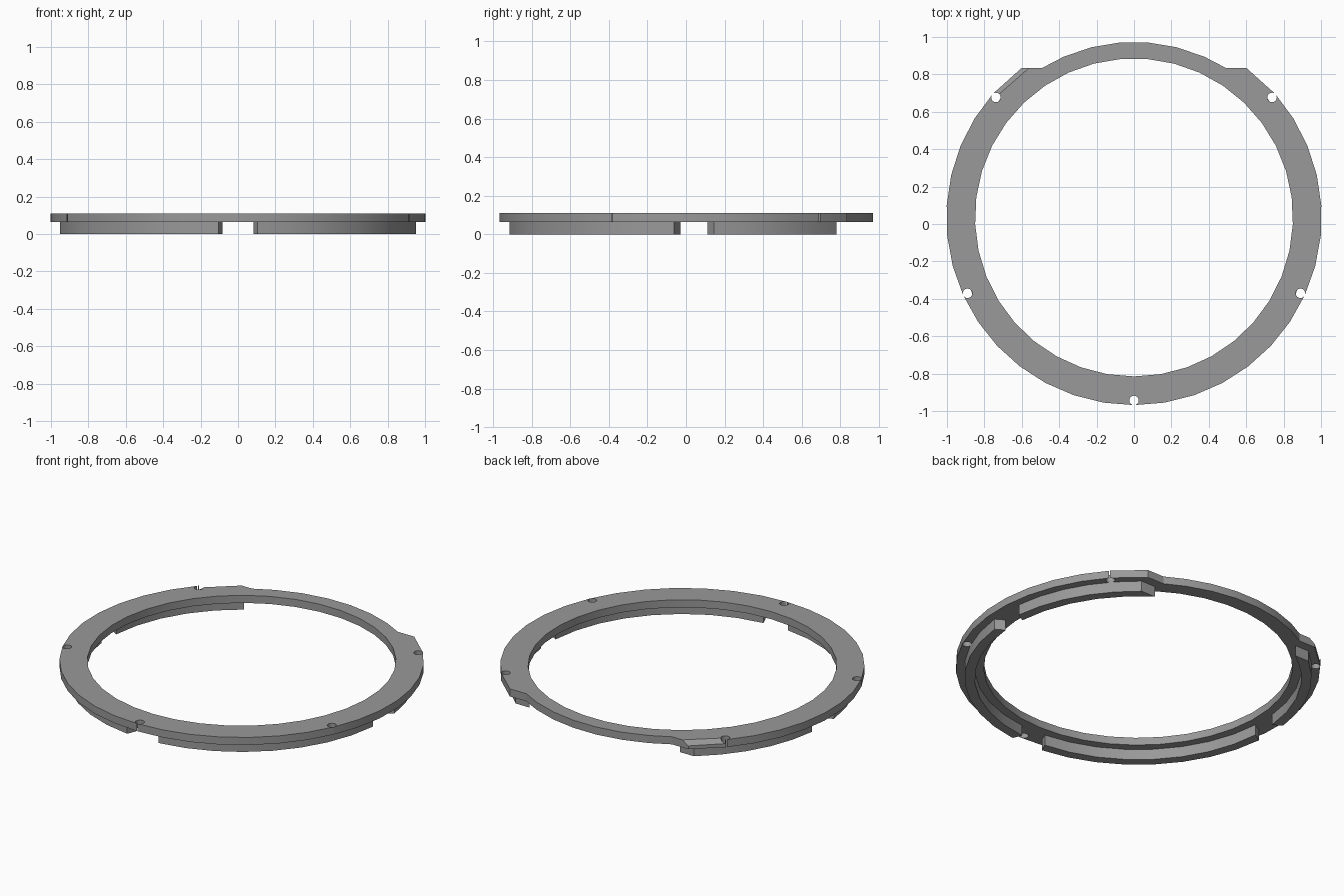
import bpy, bmesh
from math import sin, cos, radians, asin, degrees
from mathutils import Vector

if "Cube" in bpy.data.objects:
    bpy.data.objects.remove(bpy.data.objects["Cube"])

CY = 0.035            # ring centre in y
STEP = 9.37           # facet angle
Z_RIB, Z_TOP = 0.064, 0.11

dark = bpy.data.materials.new("dark_grey")
dark.diffuse_color = (0.32, 0.32, 0.32, 1)
dark.use_nodes = True
dark.node_tree.nodes["Principled BSDF"].inputs["Base Color"].default_value = dark.diffuse_color


def pt(r, a):
    return (r * cos(radians(a)), CY + r * sin(radians(a)))


def make_object(name, bm):
    bmesh.ops.recalc_face_normals(bm, faces=bm.faces)
    me = bpy.data.meshes.new(name)
    bm.to_mesh(me)
    bm.free()
    me.materials.append(dark)
    ob = bpy.data.objects.new(name, me)
    bpy.context.collection.objects.link(ob)
    return ob


def prism(name, pts, z0, z1):
    bm = bmesh.new()
    face = bm.faces.new([bm.verts.new((x, y, z0)) for x, y in pts])
    ext = bmesh.ops.extrude_face_region(bm, geom=[face])
    verts = [g for g in ext["geom"] if isinstance(g, bmesh.types.BMVert)]
    bmesh.ops.translate(bm, verts=verts, vec=(0, 0, z1 - z0))
    return make_object(name, bm)


def cut(ob, cutter):
    cutter.hide_render = True
    mod = ob.modifiers.new("cut", "BOOLEAN")
    mod.operation = "DIFFERENCE"
    mod.solver = "EXACT"
    mod.object = cutter
    bpy.context.view_layer.objects.active = ob
    bpy.ops.object.modifier_apply(modifier=mod.name)
    bpy.data.objects.remove(cutter, do_unlink=True)


# Flat plate: right half of the outline from bottom to top, then mirrored
half = [pt(1.0034, -90 + STEP * i) for i in range(15)]
half += [(0.60, 0.835), (0.49, 0.835)]
half += [pt(0.938, 90 - a) for a in (23.7, 14.2, 4.74)]
outline = half + [(-x, y) for x, y in reversed(half[1:])]
plate = prism("ring_plate", outline, Z_RIB, Z_TOP)

# Central opening
cut(plate, prism("opening_cutter", [pt(0.85, -90 + 360 / 37 * i) for i in range(37)], 0, 0.2))

# Rim screw notches
for a in (-90, -24.5, 204.5, 41, 139):
    hx, hy = pt(0.978, a)
    circle = [(hx + 0.0255 * cos(radians(a + 22.5 * i)), hy + 0.0255 * sin(radians(a + 22.5 * i)))
              for i in range(16)]
    cut(plate, prism("notch_cutter", circle, 0, 0.2))

# Chamfer along the left rear corner
start, end = Vector((-0.54, 0.853, 0)), Vector((-0.735, 0.682, 0))
out = Vector((-0.66, 0.75, 0))
bm = bmesh.new()
for p in (start, end):
    for d, z in ((-0.03, Z_TOP + 0.03), (0.06, Z_TOP + 0.03), (0.06, Z_TOP - 0.06)):
        bm.verts.new(p + out * d + Vector((0, 0, z)))
bmesh.ops.convex_hull(bm, input=bm.verts)
cut(plate, make_object("chamfer_cutter", bm))


# Locating ribs under the plate, mirrored left and right
def rib(name, outer, inner, side, n):
    def arc(r, a0, a1):
        return [pt(r, a0 + (a1 - a0) * i / n) for i in range(n + 1)]
    pts = arc(0.956, *outer) + arc(0.90, *reversed(inner))
    prism(name, [(x * side, y) for x, y in pts], 0, Z_RIB)


rear_out, rear_in = degrees(asin(0.745 / 0.956)), degrees(asin(0.745 / 0.90))
for side, tag in ((1, "right"), (-1, "left")):
    rib("front_rib_" + tag, (-83.7, -5.8), (-84.8, -4.1), side, 8)
    rib("rear_rib_" + tag, (6.6, rear_out), (4.9, rear_in), side, 5)

# Smooth the curved walls, keep the edges sharp
for ob in bpy.data.objects:
    ob.select_set(True)
bpy.context.view_layer.objects.active = plate
bpy.ops.object.shade_smooth_by_angle(angle=radians(25))
